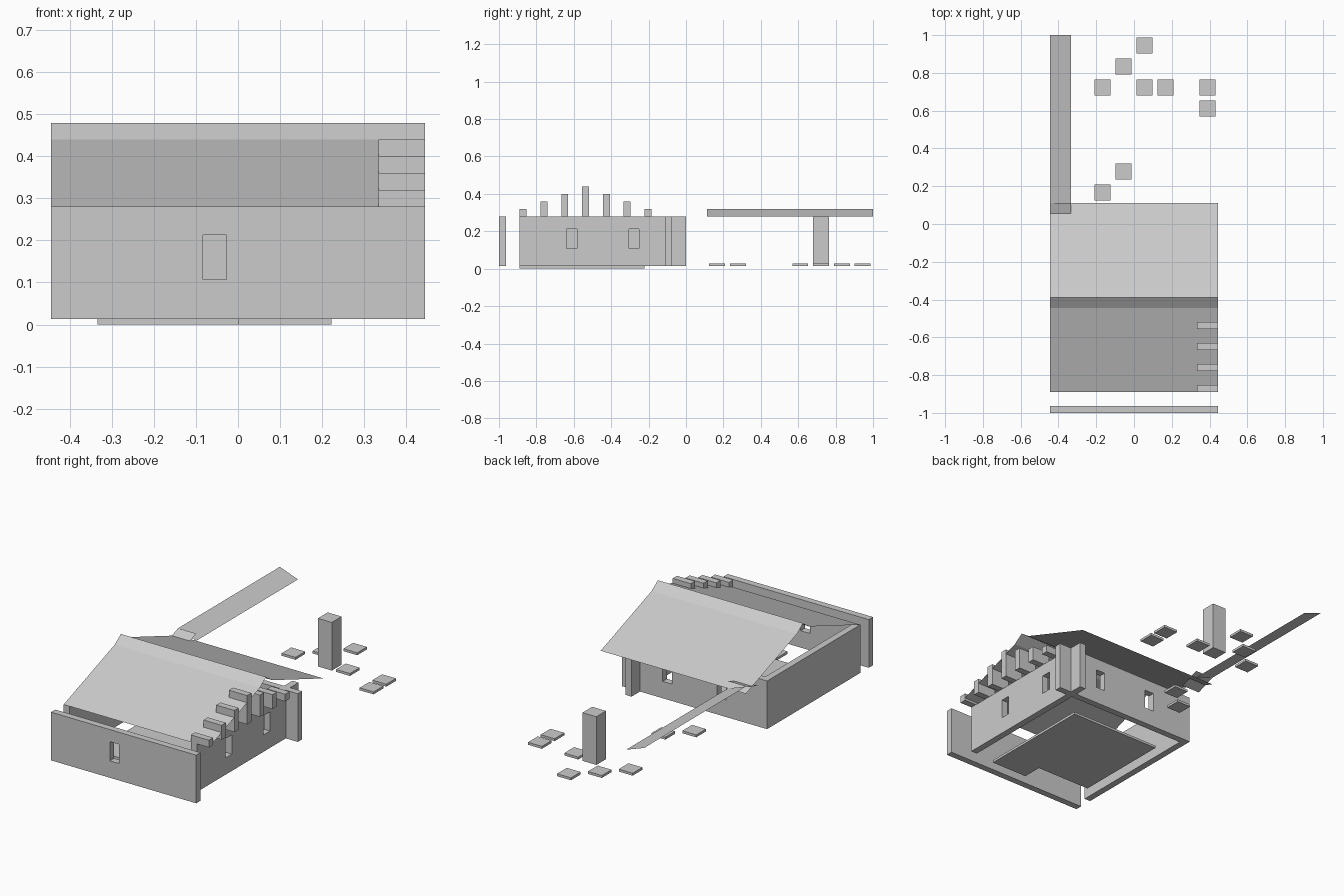
import bpy

if "Cube" in bpy.data.objects:
    bpy.data.objects.remove(bpy.data.objects["Cube"])

C = 1 / 9            # grid cell
T = C / 3            # wall thickness
W = 4 * C            # half width
Z0, Z1 = 0.0135, 0.28
STEP = 0.04          # rise per cell


def mesh(name, verts, faces):
    me = bpy.data.meshes.new(name)
    me.from_pydata(verts, [], faces)
    me.update()
    ob = bpy.data.objects.new(name, me)
    bpy.context.collection.objects.link(ob)
    return ob


def prism(name, outline, z0, z1):
    """Extrude a counter-clockwise xy outline upwards."""
    n = len(outline)
    verts = [(x, y, z) for z in (z0, z1) for x, y in outline]
    sides = [(i, (i + 1) % n, (i + 1) % n + n, i + n) for i in range(n)]
    return mesh(name, verts, sides + [tuple(range(n))[::-1], tuple(range(n, 2 * n))])


def box(name, x0, x1, y0, y1, z0, z1):
    return prism(name, [(x0, y0), (x1, y0), (x1, y1), (x0, y1)], z0, z1)


def cut_window(wall, x, y):
    h = C / 4
    dx, dy = (h, C) if wall.dimensions.x > wall.dimensions.y else (C, h)
    cutter = box("window_cutter", x - dx, x + dx, y - dy, y + dy, 0.107, 0.213)
    cutter.hide_render = True
    cutter.hide_viewport = True
    mod = wall.modifiers.new("window", 'BOOLEAN')
    mod.operation = 'DIFFERENCE'
    mod.solver = 'EXACT'
    mod.object = cutter


# Floor slab with a stepped front edge
prism("floor", [(-3 * C, -7 * C), (0, -7 * C), (0, -8 * C), (2 * C, -8 * C),
                (2 * C, -2 * C), (-3 * C, -2 * C)], 0, Z0)

# Walls, each on the low side of its grid cell
front = box("front_wall", -W, W, -1, -1 + T, Z0, Z1)
right = box("right_wall", 3 * C, 3 * C + T, -8 * C, -C, Z0, Z1)
back = box("back_wall", -W + T, 3 * C, -C, -C + T, Z0, Z1)
box("left_wall", -W, -W + T, -8 * C, -C + T, Z0, Z1)
bpy.context.view_layer.update()
cut_window(front, -0.5 * C, -1 + T / 2)
for k in (-5.5, -2.5):
    cut_window(right, 3 * C + T / 2, k * C)
for k in (-1.5, 1.5):
    cut_window(back, k * C, -C + T / 2)

# Open L-shaped corner post
prism("corner_post", [(3 * C, -C), (4 * C, -C), (4 * C, -C + T),
                      (3 * C + T, -C + T), (3 * C + T, 0), (3 * C, 0)], Z0, Z1)

# Stepped gable blocks
for i, h in enumerate((1, 2, 3, 4, 3, 2, 1)):
    y = (i - 8) * C
    box(f"gable_block_{i + 1}", 3 * C, W, y, y + T, Z1, Z1 + h * STEP)

# Roof sheet with a steeper ridge cap
profile = [(-8 * C, Z1), (-4 * C, Z1 + 4 * STEP), (-3.5 * C, 0.479),
           (-3 * C, Z1 + 4 * STEP), (C, Z1)]
verts = [(x, y, z) for y, z in profile for x in (-W, W)]
mesh("roof", verts, [(2 * i, 2 * i + 1, 2 * i + 3, 2 * i + 2) for i in range(4)])

# Long side eave and its end tile
zt = Z1 + STEP
mesh("side_eave", [(-W, C, zt), (-3 * C, C, Z1), (-3 * C, 1, Z1), (-W, 1, zt)],
     [(0, 1, 2, 3)])
mesh("eave_end_tile", [(-W, 0, Z1), (-3 * C, 0, Z1), (-3 * C, C, zt), (-W, C, zt)],
     [(0, 1, 2, 3)])

# Loose paving tiles and the free-standing pillar
R = 0.0425
for i, (a, b) in enumerate([(0.5, 8.5), (-0.5, 7.5), (-1.5, 6.5), (1.5, 6.5),
                            (3.5, 6.5), (3.5, 5.5), (-0.5, 2.5), (-1.5, 1.5)]):
    x, y = a * C, b * C
    box(f"paving_tile_{i + 1}", x - R, x + R, y - R, y + R, Z0, 2 * Z0)
px, py = 0.5 * C, 6.5 * C
box("pillar", px - R, px + R, py - R, py + R, Z0, Z1)
